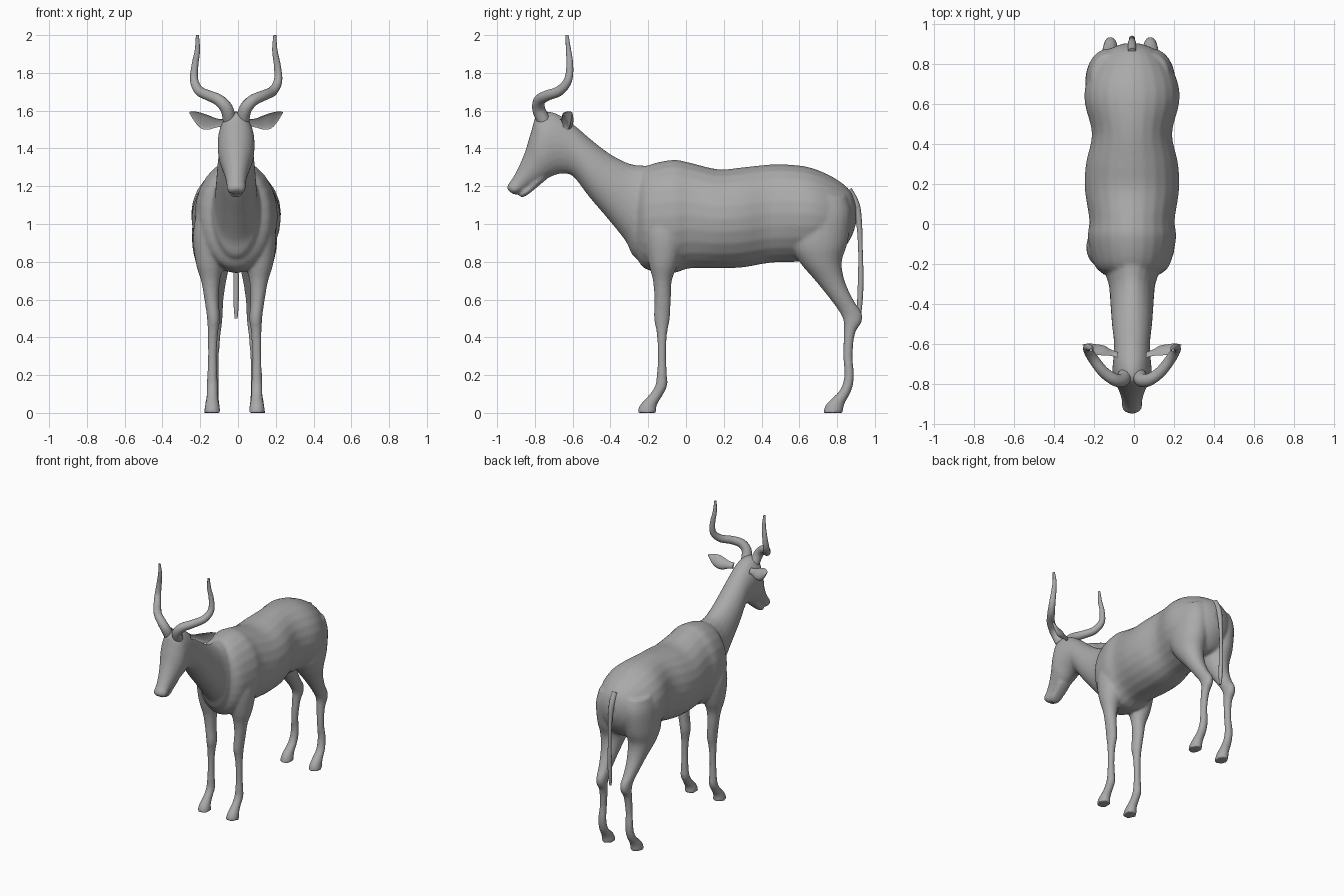
import bpy, bmesh, math
from mathutils import Vector

if "Cube" in bpy.data.objects:
    bpy.data.objects.remove(bpy.data.objects["Cube"], do_unlink=True)

AXIS = -0.01
coat = bpy.data.materials.new("warm_grey_coat")
coat.use_nodes = True
grey = (0.40, 0.40, 0.40, 1)
coat.diffuse_color = grey
coat.node_tree.nodes["Principled BSDF"].inputs["Base Color"].default_value = grey


def smooth_rows(rows, steps=4):
    """Catmull-Rom interpolation of number rows."""
    out = []
    for i in range(len(rows) - 1):
        a, b, c, d = (rows[max(0, min(len(rows) - 1, i + k))] for k in (-1, 0, 1, 2))
        for s in range(steps):
            t = s / steps
            out.append([q + t / 2 * (r - p + t * (2 * p - 5 * q + 4 * r - e + t * (3 * (q - r) + e - p)))
                        for p, q, r, e in zip(a, b, c, d)])
    return out + [rows[-1]]


def loft(bm, rings, sides=24, hollow=1.0):
    """Skin elliptical rings given as (centre, u, v); hollow < 0 makes a cup."""
    loops = []
    for c, u, v in rings:
        loop = []
        for k in range(sides):
            a = math.tau * k / sides
            cu = math.cos(a)
            loop.append(bm.verts.new(c + u * (cu if cu > 0 else cu * hollow) + v * math.sin(a)))
        loops.append(loop)
    faces = [bm.faces.new((p[k], p[(k + 1) % sides], q[(k + 1) % sides], q[k]))
             for p, q in zip(loops, loops[1:]) for k in range(sides)]
    faces += [bm.faces.new(loops[0]), bm.faces.new(loops[-1])]
    bmesh.ops.recalc_face_normals(bm, faces=faces)


def profile(bm, rows, x_scale=0, axis=AXIS):
    """Rows: front/top y z, back/bottom y z, half width, optional side offset."""
    rings = []
    for r in smooth_rows(rows):
        a, b = Vector((0, r[0], r[1])), Vector((0, r[2], r[3]))
        x = axis + (x_scale * r[5] if x_scale else 0)
        rings.append(((a + b) / 2 + Vector((x, 0, 0)), Vector((r[4], 0, 0)), (a - b) / 2))
    loft(bm, rings)


def tube(bm, rows, side=1):
    """Rows: x, y, z, radius."""
    pts = smooth_rows(rows, 6)
    ps = [Vector((AXIS + side * p[0], p[1], p[2])) for p in pts]
    rings, u = [], Vector((0, 1, 0))
    for i, p in enumerate(ps):
        t = (ps[min(i + 1, len(ps) - 1)] - ps[max(i - 1, 0)]).normalized()
        u = (u - t * u.dot(t)).normalized()
        rings.append((p, u * pts[i][3], t.cross(u) * pts[i][3]))
    loft(bm, rings, 14)


def finish(bm, name, fuse=False):
    mesh = bpy.data.meshes.new(name)
    bm.to_mesh(mesh)
    bm.free()
    mesh.materials.append(coat)
    ob = bpy.data.objects.new(name, mesh)
    bpy.context.collection.objects.link(ob)
    for o in bpy.context.selected_objects:
        o.select_set(False)
    ob.select_set(True)
    bpy.context.view_layer.objects.active = ob
    bpy.ops.object.shade_smooth_by_angle(angle=math.radians(50))
    if fuse:
        rem = ob.modifiers.new("fuse", "REMESH")
        rem.mode, rem.voxel_size, rem.use_smooth_shade = "VOXEL", 0.009, True
        sm = ob.modifiers.new("soften", "SMOOTH")
        sm.factor, sm.iterations = 0.5, 8
    return ob


body = bmesh.new()

# Trunk: y, top, bottom, half width
trunk = [(-.275, 1.15, .86, .07), (-.25, 1.25, .80, .14), (-.2, 1.31, .755, .19),
         (-.07, 1.34, .74, .22), (.02, 1.325, .765, .213), (.17, 1.29, .765, .235),
         (.3, 1.30, .77, .23), (.45, 1.315, .795, .2), (.6, 1.31, .80, .235),
         (.7, 1.285, .81, .23), (.8, 1.235, .83, .185), (.87, 1.175, .92, .115), (.9, 1.1, 1.0, .045)]
profile(body, [(y, t, y, b, w) for y, t, b, w in trunk])

# Neck and head with the upper muzzle
profile(body, [(-.1, 1.31, -.16, .80, .12), (-.22, 1.31, -.27, .82, .13), (-.3, 1.32, -.32, .91, .115),
               (-.4, 1.37, -.42, 1.035, .107), (-.5, 1.445, -.51, 1.14, .1), (-.6, 1.53, -.59, 1.245, .09),
               (-.7, 1.59, -.63, 1.265, .093), (-.785, 1.585, -.67, 1.265, .098),
               (-.82, 1.49, -.715, 1.25, .094), (-.85, 1.39, -.755, 1.23, .076),
               (-.885, 1.305, -.80, 1.21, .06), (-.92, 1.24, -.845, 1.185, .051),
               (-.945, 1.205, -.885, 1.16, .05), (-.945, 1.18, -.91, 1.155, .03)])

# Lower jaw
profile(body, [(-.78, 1.26, -.74, 1.235, .05), (-.83, 1.205, -.80, 1.185, .045),
               (-.865, 1.175, -.845, 1.15, .04), (-.885, 1.155, -.872, 1.14, .025)])

# Legs: height, front y, back y, half width, side offset
fore = [(1.12, -.2, -.04, .06, .13), (.95, -.22, -.01, .085, .135), (.8, -.2, -.04, .075, .132),
        (.7, -.175, -.075, .05, .128), (.6, -.168, -.08, .038, .122), (.5, -.17, -.085, .034, .112),
        (.42, -.155, -.1, .028, .115), (.3, -.15, -.105, .024, .118), (.2, -.155, -.1, .027, .118),
        (.14, -.165, -.1, .03, .118), (.09, -.2, -.125, .03, .118), (.04, -.245, -.155, .038, .118),
        (.0, -.258, -.155, .045, .118)]
hind = [(1.15, .6, .85, .09, .105), (1.05, .57, .875, .11, .11), (.9, .55, .855, .11, .115),
        (.8, .6, .825, .092, .115), (.7, .685, .84, .066, .11), (.6, .765, .885, .046, .105),
        (.53, .815, .93, .037, .1), (.48, .835, .93, .034, .1), (.42, .835, .895, .029, .102),
        (.3, .832, .882, .025, .108), (.2, .838, .89, .029, .112), (.12, .815, .877, .031, .115),
        (.05, .745, .84, .037, .118), (.0, .725, .83, .045, .118)]
for s in (-1, 1):
    for leg in (fore, hind):
        profile(body, [(f, z, b, z, w, x) for z, f, b, w, x in leg], s, -.018)
finish(body, "body", fuse=True)

# Horns: sweep outward and back, then rise
for s, label in ((1, "left"), (-1, "right")):
    bm = bmesh.new()
    tube(bm, [(.035, -.755, 1.55, .036), (.05, -.78, 1.61, .034), (.09, -.775, 1.655, .031),
              (.145, -.735, 1.68, .028), (.195, -.67, 1.705, .026), (.222, -.625, 1.76, .022),
              (.218, -.615, 1.84, .018), (.205, -.622, 1.92, .014), (.205, -.63, 2.0, .008)], s)
    finish(bm, label + "_horn")

    # Cupped leaf-shaped ears
    bm = bmesh.new()
    rows = [(.07, -.66, 1.535, .02, .02), (.105, -.65, 1.535, .022, .024), (.14, -.643, 1.537, .034, .036),
            (.18, -.637, 1.545, .034, .042), (.215, -.622, 1.565, .024, .03), (.247, -.605, 1.59, .003, .004)]
    loft(bm, [(Vector((AXIS + s * x, y, z)), Vector((0, t, 0)), Vector((0, -.35 * h, h)))
              for x, y, z, t, h in smooth_rows(rows)], 20, -.3)
    finish(bm, label + "_ear")

# Tail
bm = bmesh.new()
tube(bm, [(0, .86, 1.18, .02), (0, .9, 1.1, .02), (0, .917, 1.0, .015), (0, .924, .85, .012),
          (0, .925, .7, .015), (0, .92, .58, .014), (0, .915, .5, .008)])
finish(bm, "tail")
